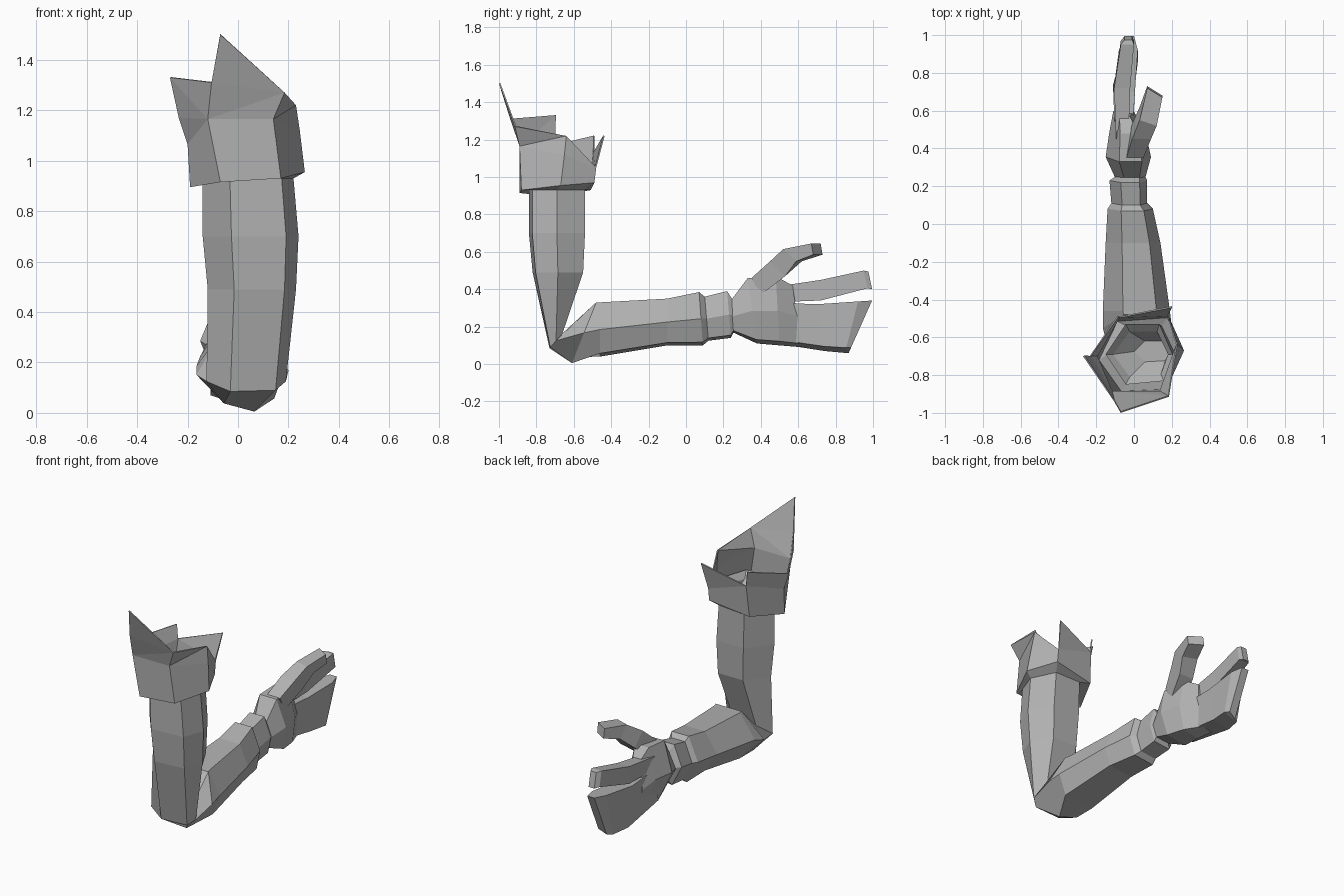
import bpy
import bmesh
from mathutils import Vector

default = bpy.data.objects.get("Cube")
if default:
    bpy.data.objects.remove(default, do_unlink=True)

# The single flat colour
grey = bpy.data.materials.new("plain grey")
grey.use_nodes = True
tone = (0.45, 0.45, 0.45, 1)
grey.diffuse_color = tone
grey.node_tree.nodes["Principled BSDF"].inputs["Base Color"].default_value = tone

# Cross-sections as (x share, low-to-high share) pairs
HEX = ((.3, 0), (.87, .06), (1, .5), (.8, 1), (.3, 1), (0, .5))
POINT = ((.3, .1), (.63, 0), (1, .5), (.8, 1), (.3, 1), (0, .45))
BOX = ((0, 0), (1, 0), (1, 1), (0, 1))
SLAB = ((0, 0), (1, .1), (1, 1), (0, 1))


def finish(name, bm):
    """Turn a bmesh into a flat-shaded object."""
    bmesh.ops.recalc_face_normals(bm, faces=bm.faces[:])
    mesh = bpy.data.meshes.new(name)
    bm.to_mesh(mesh)
    bm.free()
    mesh.materials.append(grey)
    obj = bpy.data.objects.new(name, mesh)
    bpy.context.collection.objects.link(obj)
    return obj


def bridge(bm, first, second):
    """Join two equal closed loops with quads."""
    for i in range(len(first)):
        j = (i + 1) % len(first)
        bm.faces.new((first[i], first[j], second[j], second[i]))


def section(shape, x0, x1, low, high, skew=0):
    """Place a shape between two x limits and two (y, z) points."""
    low, high = Vector((x0, *low)), Vector((x0, *high))
    across = Vector((x1 - x0, skew, 0))
    return [low.lerp(high, t) + across * s for s, t in shape]


def row(shape, *specs):
    return [section(shape, *spec) for spec in specs]


def loft(name, sections):
    """Skin a row of sections and close both ends."""
    bm = bmesh.new()
    loops = [[bm.verts.new(p) for p in points] for points in sections]
    for first, second in zip(loops, loops[1:]):
        bridge(bm, first, second)
    bm.faces.new(loops[0])
    bm.faces.new(loops[-1])
    return finish(name, bm)


# Upper arm with hollow end, bent elbow, forearm and wrist band
socket = row(
    HEX,
    (0, .19, (-.73, .93), (-.62, .93)),
    (-.11, .18, (-.81, 1), (-.57, 1)),
    (-.15, .205, (-.85, 1.04), (-.53, 1.04)),
)
upper = row(
    HEX,
    (-.14, .22, (-.84, .93), (-.54, .93)),
    (-.14, .24, (-.84, .7), (-.54, .7)),
    (-.12, .23, (-.82, .49), (-.55, .49)),
    (-.125, .19, (-.73, .085), (-.66, .165)),
)
elbow = row(POINT, (-.165, .2, (-.61, .005), (-.48, .33)))
forearm = row(
    HEX,
    (-.165, .19, (-.46, .04), (-.46, .33)),
    (-.15, .14, (-.1, .1), (-.1, .35)),
    (-.14, .1, (.09, .1), (.07, .385)),
)
wrist = row(
    HEX,
    (-.12, .07, (.12, .125), (.1, .36)),
    (-.13, .07, (.24, .14), (.22, .39)),
    (-.1, .06, (.255, .17), (.245, .35)),
)
loft("arm", socket + upper + elbow + forearm + wrist)

# Hand: palm, thumb, first finger and the joined fingers
loft("palm", row(
    HEX,
    (-.1, .06, (.25, .17), (.24, .34)),
    (-.15, .09, (.38, .11), (.33, .46)),
    (-.13, .06, (.5, .1), (.48, .47)),
    (-.11, 0, (.62, .09), (.57, .42)),
))
loft("thumb", row(
    BOX,
    (-.04, .05, (.4, .37), (.35, .46)),
    (-.01, .09, (.53, .47), (.45, .55)),
    (.03, .12, (.62, .55), (.55, .615), -.03),
    (.07, .15, (.73, .585), (.72, .645), -.05),
))
loft("first_finger", row(
    BOX,
    (-.095, -.03, (.45, .33), (.45, .41)),
    (-.105, -.02, (.72, .34), (.72, .45)),
    (-.07, 0, (.97, .405), (.95, .5)),
    (-.05, -.01, (.995, .4), (.975, .495)),
))
loft("joined_fingers", row(
    SLAB,
    (-.1, -.01, (.42, .12), (.45, .33)),
    (-.11, .005, (.74, .07), (.7, .32)),
    (-.08, .02, (.85, .06), (.92, .335)),
    (-.05, 0, (.87, .06), (.995, .34)),
))

# Flared cuff: underside, wall, then torn points along the rim
bm = bmesh.new()


def ring(points):
    return [bm.verts.new(p) for p in points]


inner = ring(upper[0])
hem = ring([(-.07, -.89, .915), (.17, -.88, .93), (.265, -.67, .955),
            (.18, -.49, .97), (-.09, -.51, .93), (-.19, -.72, .895)])
wall = ring([(-.12, -.89, 1.165), (.14, -.89, 1.165), (.245, -.65, 1.12),
             (.18, -.48, 1.05), (-.08, -.49, 1.13), (-.2, -.7, 1.065)])
bridge(bm, inner, hem)
bridge(bm, hem, wall)
front_left, front_right, right, back_right, back_left, left = wall
notch, peak, corner, side, hook, thorn, spur, fang = ring([
    (-.105, -.94, 1.31), (-.07, -1, 1.5), (.185, -.915, 1.27), (.23, -.64, 1.22),
    (.2, -.435, 1.22), (-.09, -.49, 1.22), (-.235, -.7, 1.17), (-.27, -.7, 1.33)])
for face in (
    (front_left, front_right, corner), (front_left, corner, notch),
    (notch, corner, peak), (front_right, right, side), (front_right, side, corner),
    (right, back_right, side), (back_right, back_left, hook),
    (back_left, left, spur, thorn), (left, front_left, spur),
    (front_left, fang, spur), (front_left, notch, fang),
):
    bm.faces.new(face)
cuff = finish("cuff", bm)
shell = cuff.modifiers.new("thickness", "SOLIDIFY")
shell.thickness = .008
shell.offset = -1
